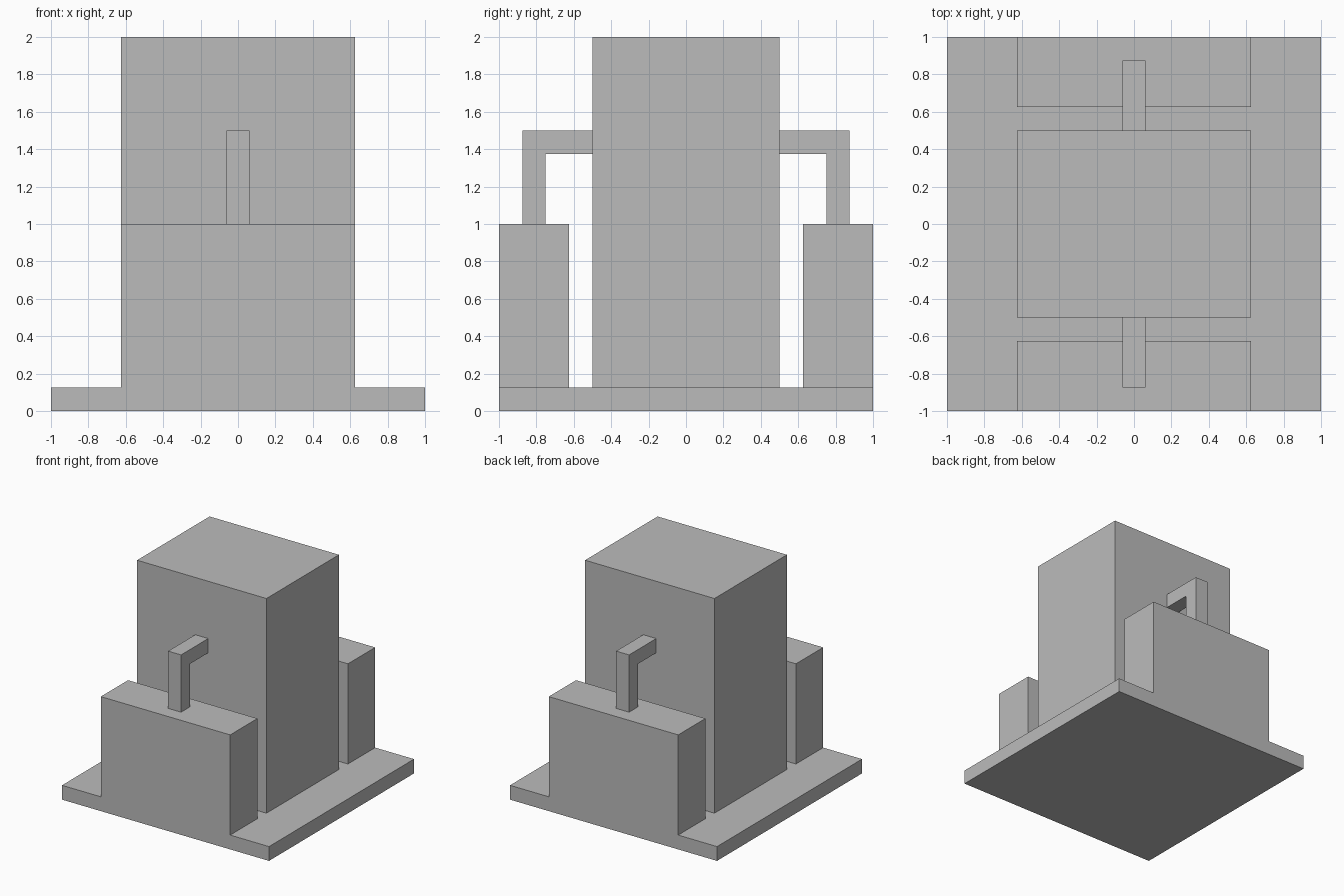
import bpy
import bmesh

if "Cube" in bpy.data.objects:
    bpy.data.objects.remove(bpy.data.objects["Cube"], do_unlink=True)

grey = bpy.data.materials.new("plain_grey")
grey.use_nodes = True
colour = (0.5, 0.5, 0.5, 1)
grey.diffuse_color = colour
grey.node_tree.nodes["Principled BSDF"].inputs["Base Color"].default_value = colour


def prism(name, profile, half_width):
    """Extrude a (y, z) profile symmetrically along x."""
    bm = bmesh.new()
    face = bm.faces.new([bm.verts.new((-half_width, y, z)) for y, z in profile])
    side = bmesh.ops.extrude_face_region(bm, geom=[face])
    verts = [v for v in side["geom"] if isinstance(v, bmesh.types.BMVert)]
    bmesh.ops.translate(bm, verts=verts, vec=(2 * half_width, 0, 0))
    bmesh.ops.recalc_face_normals(bm, faces=bm.faces)
    mesh = bpy.data.meshes.new(name)
    bm.to_mesh(mesh)
    bm.free()
    mesh.materials.append(grey)
    obj = bpy.data.objects.new(name, mesh)
    bpy.context.collection.objects.link(obj)
    return obj


def box(name, half_width, y0, y1, z0, z1):
    return prism(name, [(y0, z0), (y1, z0), (y1, z1), (y0, z1)], half_width)


# Base slab and central tower
box("base_slab", 1, -1, 1, 0, 0.125)
box("central_tower", 0.625, -0.5, 0.5, 0.125, 2)

# Low block and bent pipe, repeated front and back
elbow = [(0.5, 1.5), (0.875, 1.5), (0.875, 1), (0.75, 1), (0.75, 1.375), (0.5, 1.375)]
for label, s in (("front", -1), ("back", 1)):
    box(label + "_block", 0.625, s * 0.625, s, 0.125, 1)
    prism(label + "_bent_pipe", [(s * y, z) for y, z in elbow], 0.0625)
